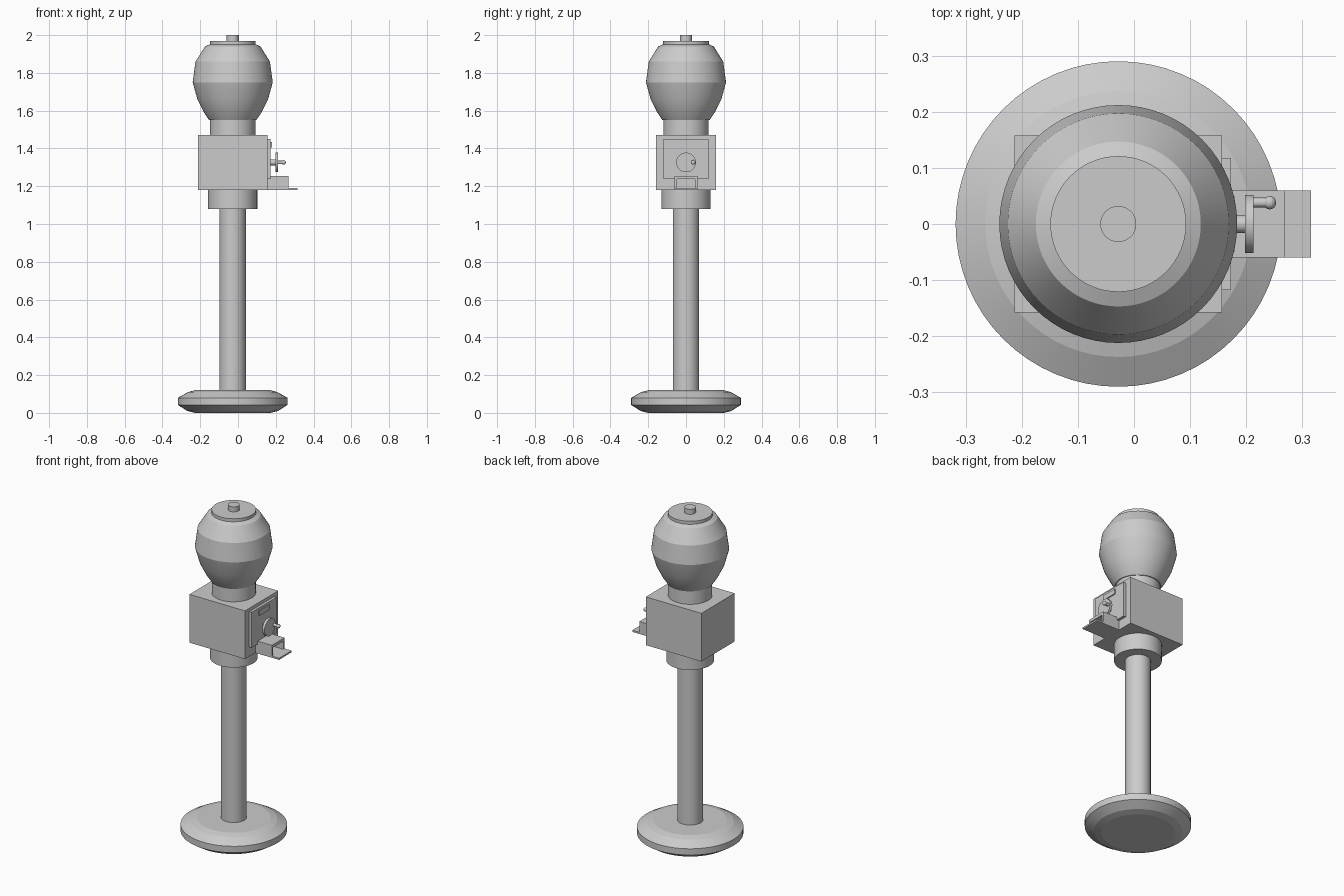
import bpy, math
from mathutils import Matrix

if "Cube" in bpy.data.objects:
    bpy.data.objects.remove(bpy.data.objects["Cube"])

CX = -0.028   # vertical axis of all turned parts


def mesh_object(name, verts, faces):
    me = bpy.data.meshes.new(name)
    me.from_pydata(verts, [], faces)
    me.update()
    ob = bpy.data.objects.new(name, me)
    bpy.context.collection.objects.link(ob)
    return ob


def lathe(name, profile, n=64, matrix=Matrix.Translation((CX, 0, 0))):
    """Turn (radius, height) points about local z, with flat end caps."""
    verts = [matrix @ Matrix.Rotation(2 * math.pi * k / n, 4, 'Z').to_3x3().to_4x4() @
             Matrix.Translation((r, 0, h)) for r, h in profile for k in range(n)]
    verts = [m.translation[:] for m in verts]
    faces = [(i * n + k, i * n + (k + 1) % n, (i + 1) * n + (k + 1) % n, (i + 1) * n + k)
             for i in range(len(profile) - 1) for k in range(n)]
    faces.append(tuple(reversed(range(n))))
    faces.append(tuple(range((len(profile) - 1) * n, len(profile) * n)))
    ob = mesh_object(name, verts, faces)
    bpy.ops.object.select_all(action='DESELECT')
    ob.select_set(True)
    bpy.context.view_layer.objects.active = ob
    bpy.ops.object.shade_smooth_by_angle(angle=math.radians(12))
    return ob


def cylinder(name, r, z0, z1):
    return lathe(name, [(r, z0), (r, z1)])


def lathe_x(name, profile, y, z, n=32):
    """Turned part whose axis points along +x."""
    return lathe(name, profile, n,
                 Matrix.Translation((0, y, z)) @ Matrix.Rotation(math.pi / 2, 4, 'Y'))


def box(name, x0, x1, y0, y1, z0, z1):
    v = [(x, y, z) for x in (x0, x1) for y in (y0, y1) for z in (z0, z1)]
    f = [(0, 1, 3, 2), (4, 6, 7, 5), (0, 4, 5, 1), (2, 3, 7, 6), (0, 2, 6, 4), (1, 5, 7, 3)]
    return mesh_object(name, v, f)


# Stand
lathe("base", [(0.2, 0), (0.24, 0.01), (0.29, 0.042), (0.29, 0.08),
               (0.237, 0.11), (0.2, 0.12)])
cylinder("pole", 0.07, 0.11, 1.09)
cylinder("collar", 0.13, 1.08, 1.18)

# Body and globe
box("body", -0.213, 0.157, -0.158, 0.158, 1.18, 1.47)
cylinder("neck", 0.12, 1.47, 1.552)
lathe("globe", [(0.125, 1.55), (0.152, 1.59), (0.187, 1.66), (0.212, 1.75),
                (0.197, 1.86), (0.147, 1.94), (0.12, 1.952)])
cylinder("lid", 0.121, 1.948, 1.97)
cylinder("lid_knob", 0.032, 1.97, 2.0)

# Front plate with coin slot
box("face_plate", 0.157, 0.173, -0.118, 0.118, 1.237, 1.45)
box("coin_slot", 0.173, 0.179, -0.05, 0.05, 1.405, 1.435)

# Crank
lathe_x("crank_shaft", [(0.016, 0.17), (0.016, 0.2)], 0, 1.326)
lathe_x("crank_disc", [(0.052, 0.198), (0.052, 0.213)], 0, 1.326, 48)
lathe_x("crank_peg", [(0.009, 0.21), (0.009, 0.236)], 0.038, 1.326, 24)
lathe_x("crank_grip", [(0.001 + 0.011 * math.sin(a * math.pi / 8),
                        0.242 - 0.011 * math.cos(a * math.pi / 8)) for a in range(9)],
        0.038, 1.326, 24)

# Dispenser chute, open at the front, with a tray lip
box("chute_tray", 0.157, 0.315, -0.06, 0.06, 1.18, 1.19)
box("chute_roof", 0.157, 0.268, -0.06, 0.06, 1.238, 1.255)
for side, s in (("left", -1), ("right", 1)):
    ys = sorted((s * 0.048, s * 0.06))
    box("chute_wall_" + side, 0.157, 0.268, ys[0], ys[1], 1.19, 1.238)
